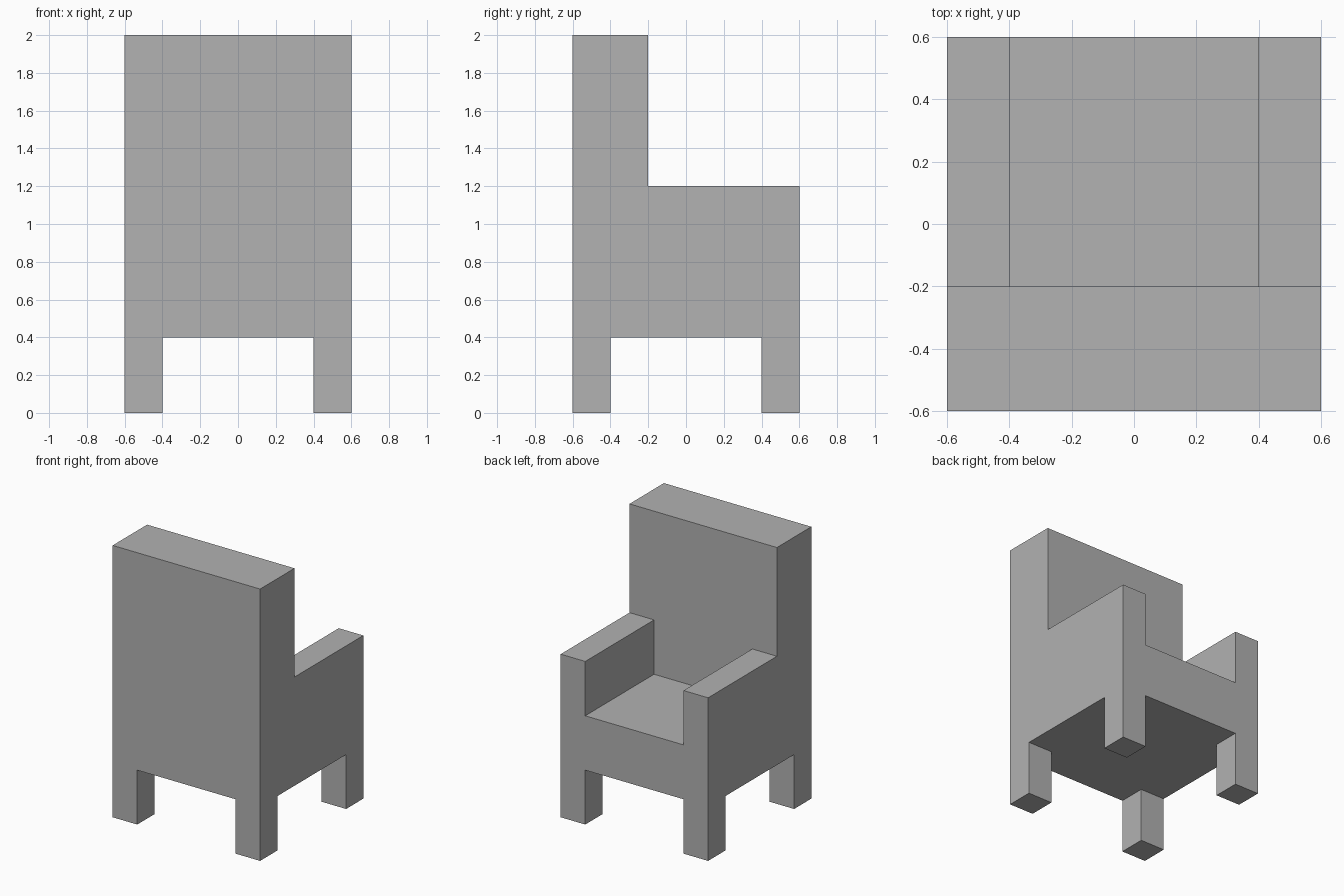
import bpy
import bmesh
from mathutils import Vector

cube = bpy.data.objects.get("Cube")
if cube:
    bpy.data.objects.remove(cube, do_unlink=True)

# Plain grey for the whole chair
grey = bpy.data.materials.new("grey")
grey.use_nodes = True
colour = (0.445, 0.445, 0.445, 1)
grey.diffuse_color = colour
grey.node_tree.nodes["Principled BSDF"].inputs["Base Color"].default_value = colour


def box(name, low, high):
    """Flat-sided block between two opposite corners."""
    low, high = Vector(low), Vector(high)
    bm = bmesh.new()
    bmesh.ops.create_cube(bm, size=1)
    bmesh.ops.scale(bm, vec=high - low, verts=bm.verts)
    mesh = bpy.data.meshes.new(name)
    bm.to_mesh(mesh)
    bm.free()
    mesh.materials.append(grey)
    part = bpy.data.objects.new(name, mesh)
    part.location = (low + high) / 2
    bpy.context.collection.objects.link(part)
    return part


HALF = 0.6       # half the width and depth
INNER = 0.4      # inner side of arms and legs
LEG_TOP = 0.4
SEAT_TOP = 0.8
ARM_TOP = 1.2
BACK_FACE = -0.2  # side of the backrest that meets the seat

# Backrest and seat
box("backrest", (-HALF, -HALF, LEG_TOP), (HALF, BACK_FACE, 2))
box("seat", (-INNER, BACK_FACE, LEG_TOP), (INNER, HALF, SEAT_TOP))

# Arms and legs on both sides
for side, x in (("right", -HALF), ("left", INNER)):
    x2 = x + HALF - INNER
    box(f"arm_{side}", (x, BACK_FACE, LEG_TOP), (x2, HALF, ARM_TOP))
    for place, y in (("backrest", -HALF), ("seat", INNER)):
        box(f"leg_below_{place}_{side}", (x, y, 0), (x2, y + HALF - INNER, LEG_TOP))
